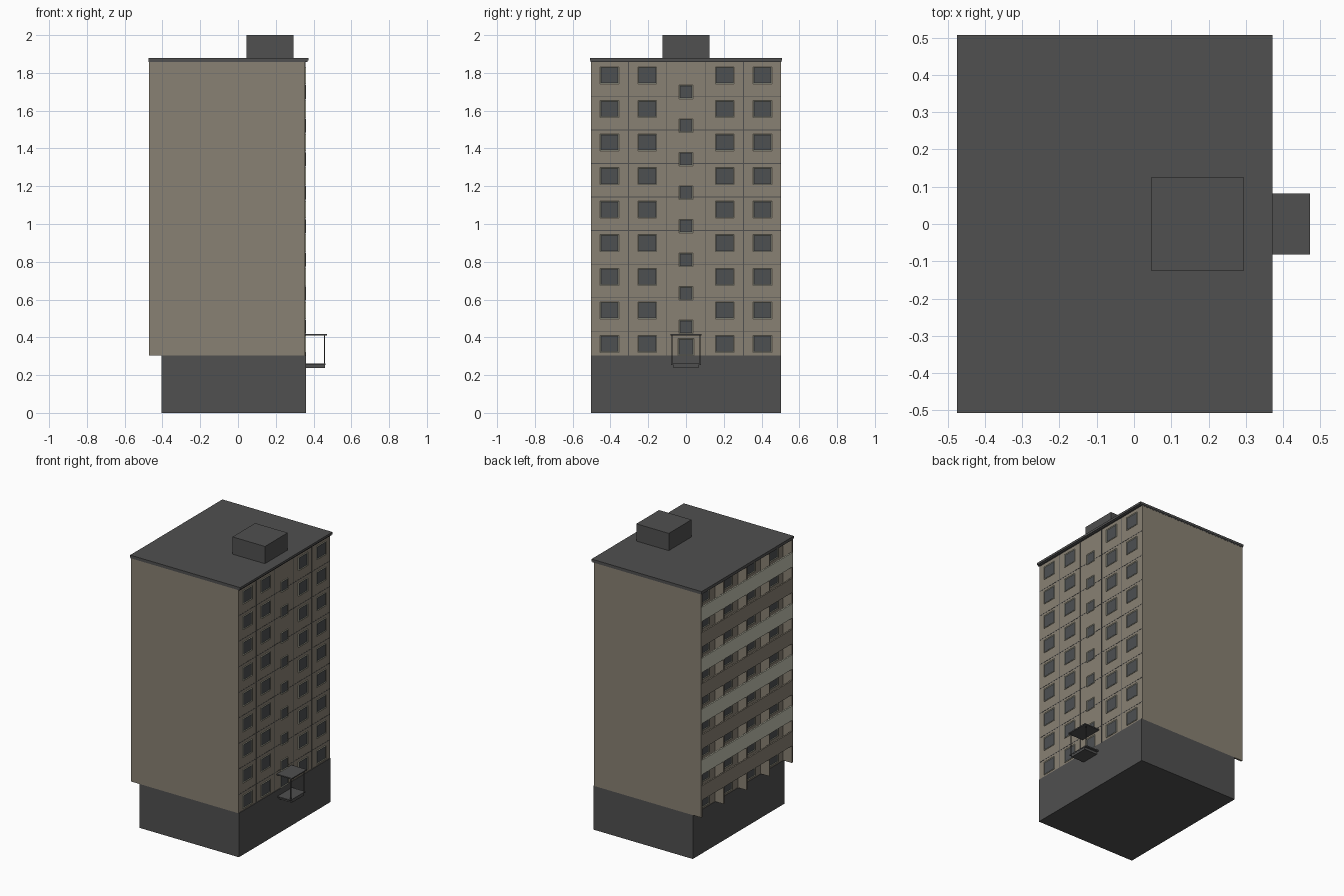
import bpy
import bmesh
from mathutils import Matrix, Vector

if "Cube" in bpy.data.objects:
    bpy.data.objects.remove(bpy.data.objects["Cube"], do_unlink=True)


def material(name, rgb):
    m = bpy.data.materials.new(name)
    m.use_nodes = True
    color = (*rgb, 1)
    m.diffuse_color = color
    m.node_tree.nodes["Principled BSDF"].inputs["Base Color"].default_value = color
    return m


CONCRETE = material("tan concrete", (0.25, 0.22, 0.172))
DARK = material("dark grey", (0.08, 0.08, 0.08))
GLASS = material("window glass", (0.075, 0.08, 0.083))
CREAM = material("pale cream", (0.54, 0.54, 0.43))


def add_box(bm, x, y, z):
    """Add a box from its (low, high) range on each axis."""
    spans = (x, y, z)
    centre = Vector([(a + b) / 2 for a, b in spans])
    size = [b - a for a, b in spans]
    mat = Matrix.Translation(centre) @ Matrix.Diagonal((*size, 1))
    return bmesh.ops.create_cube(bm, size=1, matrix=mat)["verts"]


def finish(bm, name, *mats):
    mesh = bpy.data.meshes.new(name)
    bm.to_mesh(mesh)
    bm.free()
    for m in mats:
        mesh.materials.append(m)
    obj = bpy.data.objects.new(name, mesh)
    bpy.context.scene.collection.objects.link(obj)


def boxes(name, mat, spans):
    bm = bmesh.new()
    for s in spans:
        add_box(bm, *s)
    finish(bm, name, mat)


def windows(name, wall_x, side, places, width, height):
    """Framed windows on a wall facing +x or -x, with the glass set back."""
    bm = bmesh.new()
    for y, z in places:
        x = sorted((wall_x - side * 0.004, wall_x + side * 0.005))
        verts = add_box(bm, x, (y - width / 2, y + width / 2),
                        (z - height / 2, z + height / 2))
        bm.normal_update()
        faces = {f for v in verts for f in v.link_faces}
        pane = max(faces, key=lambda f: f.normal.x * side)
        bmesh.ops.inset_region(bm, faces=[pane], thickness=0.006)
        pane.material_index = 1
        bmesh.ops.translate(bm, verts=pane.verts, vec=(-side * 0.003, 0, 0))
    finish(bm, name, CREAM, GLASS)


# Main levels
FLOORS, PITCH = 9, 0.1777
BOTTOM, TOP = 0.305, 1.858
BACK, RECESS, FACE = -0.47, -0.402, 0.355
HALF = 0.504
levels = [0.432 + PITCH * i for i in range(FLOORS)]
rows = [level - 0.067 for level in levels]

# Base, tower and end walls
boxes("base", DARK, [((-0.405, 0.36), (-HALF, HALF), (0, BOTTOM))])
boxes("tower", CONCRETE, [((RECESS, FACE), (-HALF, HALF), (BOTTOM, TOP))])
boxes("end_walls", CONCRETE,
      [((BACK, RECESS), sorted((s * HALF, s * (HALF - 0.012))), (BOTTOM, TOP))
       for s in (-1, 1)])

# Roof
boxes("roof", DARK, [((-0.473, 0.367), (-0.505, 0.505), (TOP, 1.865)),
                     ((-0.475, 0.372), (-0.507, 0.507), (1.865, 1.88))])
boxes("roof_house", DARK, [((0.045, 0.295), (-0.125, 0.125), (1.88, 2))])

# Panel seams on the entrance face
seams = [((FACE, FACE + 0.001), (-HALF, HALF), (z - 0.002, z + 0.002))
         for z in levels[:-1]]
seams += [((FACE, FACE + 0.0012), (y - 0.002, y + 0.002), (BOTTOM, TOP))
          for y in (-0.305, -0.105, 0.105, 0.305)]
boxes("panel_seams", DARK, seams)

# Windows and door on the entrance face
windows("flat_windows", FACE, 1,
        [(y, z) for z in rows for y in (-0.405, -0.205, 0.205, 0.405)], 0.1, 0.09)
windows("stair_windows", FACE, 1,
        [(0, z + 0.023) for z in levels[:-1]], 0.072, 0.072)
windows("entrance_door", FACE, 1, [(0, 0.349)], 0.084, 0.088)

# Balcony side: slabs, dividers, windows and alternating parapets
boxes("balcony_slabs", CONCRETE,
      [((BACK + 0.002, RECESS), (-HALF + 0.006, HALF - 0.006), (z - 0.008, z))
       for z in levels[:-1]])
boxes("balcony_dividers", CONCRETE,
      [((BACK + 0.002, RECESS), (y - 0.005, y + 0.005), (BOTTOM, TOP))
       for y in (-0.252, 0, 0.252)])
windows("balcony_windows", RECESS, -1,
        [(y, z) for z in rows for y in (-0.378, -0.126, 0.126, 0.378)], 0.11, 0.09)
parapets = [((BACK - 0.002, BACK + 0.008), (-HALF + 0.001, HALF - 0.001),
             (z - 0.008, z + 0.092)) for z in levels[:-1]]
boxes("tan_parapets", CONCRETE, parapets[0::2])
boxes("cream_parapets", CREAM, parapets[1::2])

# Entrance porch
boxes("porch_floor", DARK, [((0.36, 0.46), (-0.065, 0.065), (0.238, 0.254)),
                            ((0.36, 0.462), (-0.08, 0.08), (0.254, 0.262))])
boxes("porch_roof", DARK, [((FACE, 0.472), (-0.082, 0.082), (0.409, 0.417))])
boxes("porch_posts", DARK,
      [((0.455, 0.46), (y - 0.0025, y + 0.0025), (0.262, 0.409))
       for y in (-0.074, 0.074)])
